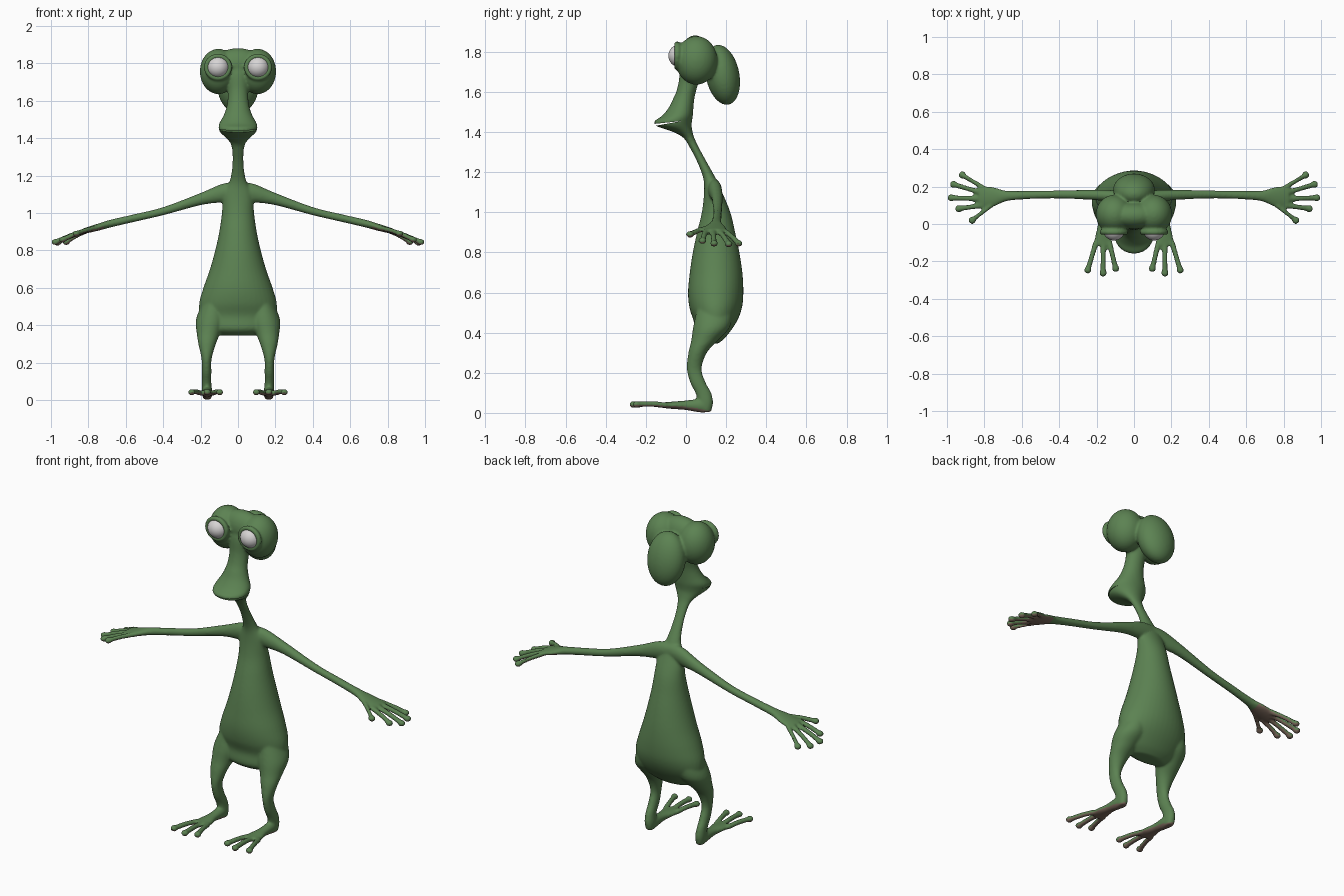
import bpy, bmesh, math
from mathutils import Matrix, Vector

if "Cube" in bpy.data.objects:
    bpy.data.objects.remove(bpy.data.objects["Cube"])


def material(name, rgb):
    m = bpy.data.materials.new(name)
    m.diffuse_color = (*rgb, 1)
    m.use_nodes = True
    m.node_tree.nodes["Principled BSDF"].inputs["Base Color"].default_value = m.diffuse_color
    return m


green = material("skin green", (0.107, 0.225, 0.085))
brown = material("palm brown", (0.20, 0.14, 0.105))
white = material("eye white", (0.68, 0.66, 0.66))


def catmull(p, steps):
    """Smooth resampling of a list of stations."""
    out = []
    for i in range(len(p) - 1):
        a, b, c, d = p[max(i - 1, 0)], p[i], p[i + 1], p[min(i + 2, len(p) - 1)]
        for k in range(steps):
            t = k / steps
            out.append([0.5 * (2 * q + (r - o) * t + (2 * o - 5 * q + 4 * r - s) * t * t
                               + (3 * q - o - 3 * r + s) * t ** 3)
                        for o, q, r, s in zip(a, b, c, d)])
    return out + [list(p[-1])]


def loft(bm, stations, axis, side=1, n=28, steps=5):
    """Elliptic rings (x, y, z, radius, radius) in planes across the axis."""
    u, v = {"X": ((0, 1, 0), (0, 0, 1)), "Y": ((1, 0, 0), (0, 0, 1)),
            "Z": ((1, 0, 0), (0, 1, 0))}[axis]
    u, v = Vector(u), Vector(v)
    rings = []
    for x, y, z, a, b in catmull(stations, steps):
        c = Vector((x * side, y, z))
        rings.append([bm.verts.new(c + u * max(a, .003) * math.cos(w) + v * max(b, .003) * math.sin(w))
                      for w in (2 * math.pi * k / n for k in range(n))])
    for r, s in zip(rings, rings[1:]):
        for k in range(n):
            bm.faces.new((r[k], r[(k + 1) % n], s[(k + 1) % n], s[k]))
    bm.faces.new(rings[0])
    bm.faces.new(rings[-1])


def ball(bm, centre, radii, tilt=0):
    m = Matrix.Translation(centre) @ Matrix.Rotation(tilt, 4, "X") @ Matrix.Diagonal((*radii, 1))
    bmesh.ops.create_uvsphere(bm, u_segments=32, v_segments=20, radius=1, matrix=m)


def digit(bm, base, tip, axis, side, r=0.0145, bulb=0.0205):
    """Finger or toe with a round pad at the tip."""
    mid = [(p + q) / 2 for p, q in zip(base, tip)]
    mid[2] += 0.004
    loft(bm, [(*base, r * 1.15, r), (*mid, r, r), (*tip, r * 1.1, r)], axis, side, 14)
    ball(bm, (tip[0] * side, tip[1], tip[2]), (bulb, bulb, bulb * 0.85))


def ring(bm, c, major, minor, n=28, k=10):
    """Eyelid rim facing the front."""
    vs = [[bm.verts.new((c[0] + (major + minor * math.cos(b)) * math.cos(a),
                         c[1] + minor * math.sin(b),
                         c[2] + (major + minor * math.cos(b)) * math.sin(a) * 0.95))
           for b in (2 * math.pi * j / k for j in range(k))]
          for a in (2 * math.pi * i / n for i in range(n))]
    for i in range(n):
        for j in range(k):
            bm.faces.new((vs[i][j], vs[(i + 1) % n][j],
                          vs[(i + 1) % n][(j + 1) % k], vs[i][(j + 1) % k]))


def make_object(name, bm):
    bmesh.ops.recalc_face_normals(bm, faces=bm.faces[:])
    me = bpy.data.meshes.new(name)
    bm.to_mesh(me)
    bm.free()
    ob = bpy.data.objects.new(name, me)
    bpy.context.collection.objects.link(ob)
    return ob


bm = bmesh.new()

# torso, neck, snout: z, centre y, half width, half depth
trunk = [(.345, .12, .10, .04), (.38, .12, .165, .08), (.45, .145, .203, .105),
         (.52, .148, .207, .130), (.60, .148, .185, .138), (.70, .15, .150, .131),
         (.80, .15, .122, .116), (.90, .15, .100, .095), (1.0, .15, .086, .071),
         (1.1, .135, .078, .045), (1.17, .117, .045, .031), (1.25, .08, .031, .024),
         (1.32, .043, .030, .023), (1.37, .015, .040, .027), (1.40, -.015, .062, .048),
         (1.43, -.06, .094, .088), (1.455, -.063, .104, .093), (1.48, -.043, .100, .077),
         (1.52, -.025, .078, .062), (1.56, -.013, .063, .054), (1.60, .0, .056, .049),
         (1.66, .017, .056, .052), (1.74, .04, .07, .07), (1.82, .05, .07, .06)]
loft(bm, [(0, y, z, a, b) for z, y, a, b in trunk], "Z", n=40)

# brow and hanging back of the skull
ball(bm, (0, .045, 1.79), (.13, .07, .092))
ball(bm, (0, .182, 1.685), (.112, .084, .152), 0.2)

for s in (-1, 1):
    # eye bulge with lid rim
    ball(bm, (.105 * s, .052, 1.757), (.099, .104, .121))
    ring(bm, (.107 * s, -.044, 1.78), .062, .015)

    # leg
    loft(bm, [(.13, .145, .52, .06, .09), (.143, .128, .43, .082, .092), (.157, .092, .36, .064, .066),
              (.165, .058, .30, .047, .046), (.168, .041, .22, .027, .037), (.168, .06, .15, .026, .039),
              (.168, .086, .10, .025, .04), (.166, .098, .05, .027, .037), (.165, .095, .004, .022, .03)],
         "Z", s)

    # foot and toes
    loft(bm, [(.165, .125, .036, .018, .026), (.165, .08, .036, .028, .035), (.165, 0, .038, .029, .024),
              (.165, -.06, .038, .042, .019), (.165, -.115, .038, .052, .014)], "Y", s)
    for base, tip in (((.202, -.095, .038), (.247, -.246, .042)),
                      ((.165, -.095, .038), (.165, -.262, .042)),
                      ((.132, -.095, .038), (.098, -.238, .042))):
        digit(bm, base, tip, "Y", s)

    # arm and palm
    loft(bm, [(0, .14, 1.12, .033, .045), (.08, .145, 1.108, .034, .05), (.2, .155, 1.075, .028, .033),
              (.4, .158, 1.01, .022, .022), (.56, .155, .972, .022, .021), (.68, .15, .944, .028, .021),
              (.75, .145, .924, .052, .019), (.83, .145, .902, .062, .015)], "X", s)
    # fingers and thumb
    for base, tip in (((.75, .11, .922), (.865, .02, .89)), ((.81, .1, .907), (.937, .082, .858)),
                      ((.81, .135, .907), (.977, .14, .845)), ((.81, .165, .907), (.965, .212, .842)),
                      ((.80, .19, .908), (.918, .262, .845))):
        digit(bm, base, tip, "X", s)

body = make_object("body", bm)

# mouth slit: thin wedge cut out of the lips
bm = bmesh.new()
pts = [(-.2, 1.422), (-.2, 1.436), (-.02, 1.455)]
lo, hi = ([bm.verts.new((x, y, z)) for y, z in pts] for x in (-.15, .15))
bm.faces.new(lo)
bm.faces.new(hi)
for i in range(3):
    j = (i + 1) % 3
    bm.faces.new((lo[i], lo[j], hi[j], hi[i]))
cutter = make_object("mouth_cutter", bm)
cutter.hide_render = True
cutter.hide_set(True)

# fuse everything into one soft skin
rem = body.modifiers.new("fuse", "REMESH")
rem.mode = "VOXEL"
rem.voxel_size = 0.007
smo = body.modifiers.new("soften", "SMOOTH")
smo.factor = 0.5
smo.iterations = 7
cut = body.modifiers.new("mouth", "BOOLEAN")
cut.operation = "DIFFERENCE"
cut.solver = "EXACT"
cut.object = cutter
bpy.context.view_layer.update()
me = bpy.data.meshes.new_from_object(body.evaluated_get(bpy.context.evaluated_depsgraph_get()))
body.modifiers.clear()
body.data = me
bpy.data.objects.remove(cutter)

# brown palms and soles, the rest green
me.materials.clear()
me.materials.append(green)
me.materials.append(brown)
for p in me.polygons:
    c = p.center
    under = p.normal.z < -0.35
    p.material_index = int(under and (abs(c.x) > 0.72 or c.z < 0.04))
me.shade_smooth()
me.set_sharp_from_angle(angle=math.radians(45))

# eyeballs
for s, name in ((-1, "eye_right"), (1, "eye_left")):
    bm = bmesh.new()
    ball(bm, (.107 * s, -.028, 1.78), (.06, .06, .058))
    eye = make_object(name, bm)
    eye.data.materials.append(white)
    eye.data.shade_smooth()
